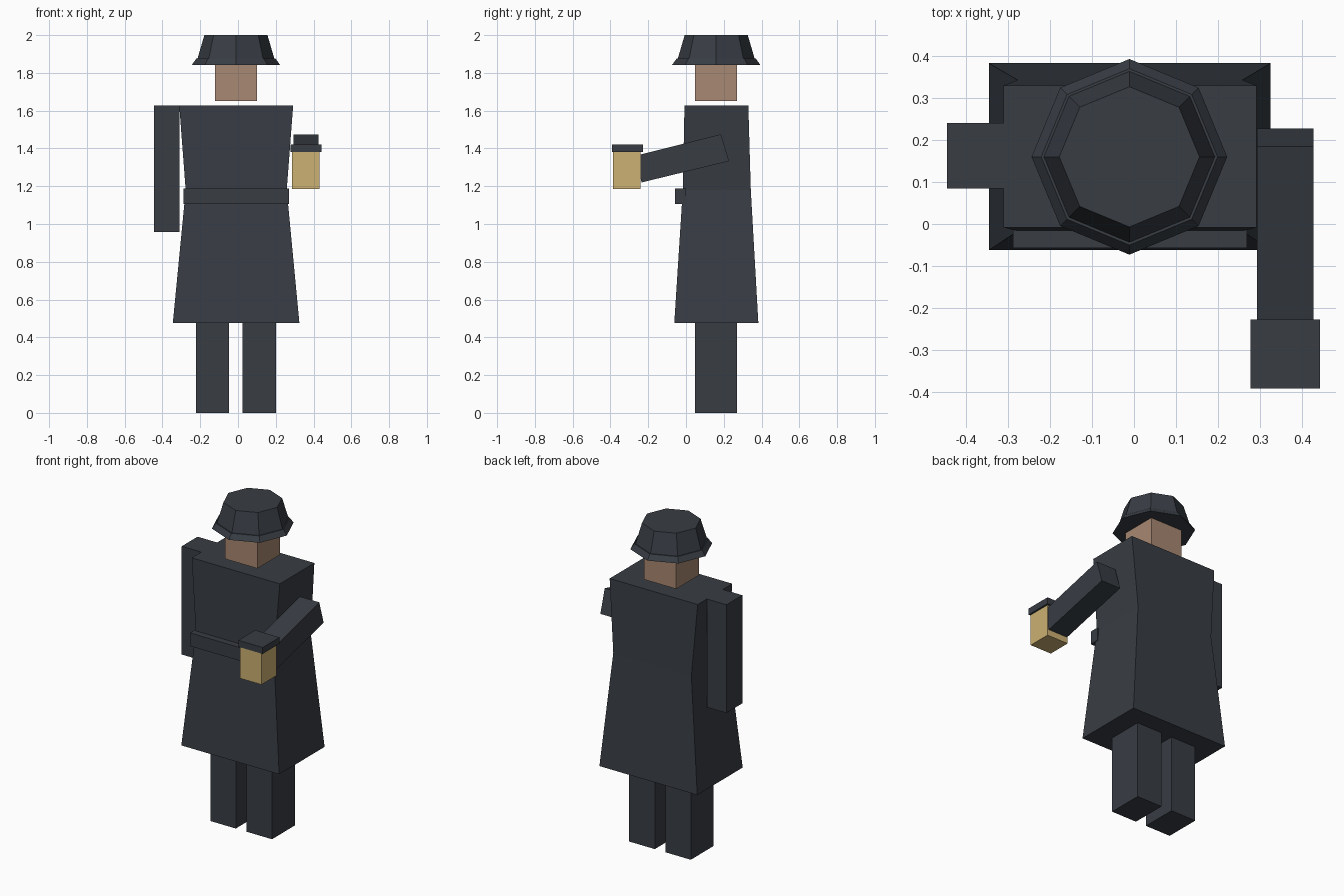
import bpy, bmesh, math

if "Cube" in bpy.data.objects:
    bpy.data.objects.remove(bpy.data.objects["Cube"])


def srgb(r, g, b):
    def lin(c):
        c /= 255
        return c / 12.92 if c <= 0.04045 else ((c + 0.055) / 1.055) ** 2.4
    return (lin(r), lin(g), lin(b), 1)


def material(name, rgb):
    m = bpy.data.materials.new(name)
    m.diffuse_color = srgb(*rgb)
    m.use_nodes = True
    m.node_tree.nodes["Principled BSDF"].inputs["Base Color"].default_value = m.diffuse_color
    return m


dark = material("dark_cloth", (56, 61, 68))
skin = material("skin", (168, 136, 114))
gold = material("lantern_glow", (204, 177, 114))


def loft(name, rings, mat):
    """Closed solid through a list of equal-length rings of points."""
    bm = bmesh.new()
    loops = [[bm.verts.new(p) for p in ring] for ring in rings]
    bm.faces.new(loops[0])
    bm.faces.new(loops[-1])
    n = len(loops[0])
    for a, b in zip(loops, loops[1:]):
        for i in range(n):
            j = (i + 1) % n
            bm.faces.new((a[i], a[j], b[j], b[i]))
    bmesh.ops.recalc_face_normals(bm, faces=bm.faces)
    me = bpy.data.meshes.new(name)
    bm.to_mesh(me)
    bm.free()
    me.materials.append(mat)
    ob = bpy.data.objects.new(name, me)
    bpy.context.collection.objects.link(ob)
    return ob


def rect(x0, x1, y0, y1, z):
    return [(x0, y0, z), (x1, y0, z), (x1, y1, z), (x0, y1, z)]


def box(name, x0, x1, y0, y1, z0, z1, mat):
    return loft(name, [rect(x0, x1, y0, y1, z0), rect(x0, x1, y0, y1, z1)], mat)


def octagon(r, z):
    return [(-0.011 + r * math.cos(i * math.pi / 4),
             0.16 + r * math.sin(i * math.pi / 4), z) for i in range(8)]


# Legs
box("left_leg", -0.222, -0.048, 0.047, 0.27, 0, 0.49, dark)
box("right_leg", 0.025, 0.2, 0.047, 0.27, 0, 0.49, dark)

# Coat, flared at the hem and pinched at the waist
loft("coat", [rect(-0.345, 0.325, -0.062, 0.383, 0.477),
              rect(-0.277, 0.258, -0.017, 0.343, 1.18),
              rect(-0.311, 0.292, -0.008, 0.33, 1.627)], dark)
box("belt", -0.288, 0.269, -0.057, 0.0, 1.105, 1.187, dark)

# Head and hat
box("head", -0.122, 0.1, 0.047, 0.27, 1.65, 1.87, skin)
loft("hat_brim", [octagon(0.233, 1.843), octagon(0.21, 1.875)], dark)
loft("hat_crown", [octagon(0.205, 1.87), octagon(0.167, 2.0)], dark)

# Hanging arm
box("left_arm", -0.445, -0.311, 0.085, 0.24, 0.957, 1.627, dark)

# Raised arm, a tilted bar
profile = [(0.185, 1.475), (0.228, 1.333), (-0.235, 1.22), (-0.272, 1.36)]
loft("right_arm", [[(x, y, z) for y, z in profile] for x in (0.293, 0.427)], dark)

# Lantern
box("lantern_body", 0.285, 0.432, -0.387, -0.24, 1.185, 1.385, gold)
box("lantern_cap", 0.277, 0.443, -0.392, -0.227, 1.38, 1.42, dark)
